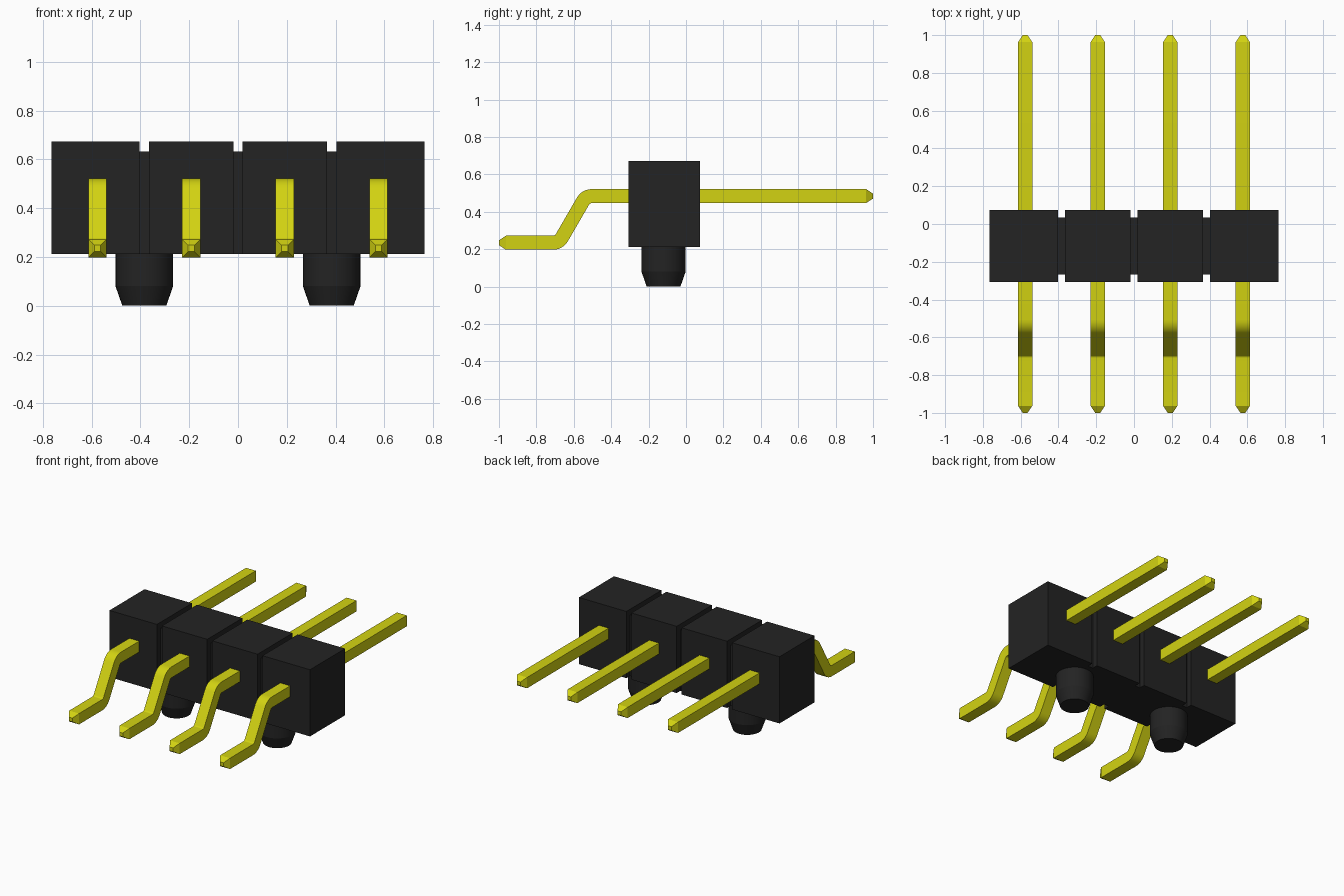
import bpy, bmesh, math
from mathutils import Vector

cube = bpy.data.objects.get("Cube")
if cube:
    bpy.data.objects.remove(cube, do_unlink=True)


def make_material(name, color, roughness):
    m = bpy.data.materials.new(name)
    m.use_nodes = True
    m.diffuse_color = color
    bsdf = m.node_tree.nodes["Principled BSDF"]
    bsdf.inputs["Base Color"].default_value = color
    bsdf.inputs["Roughness"].default_value = roughness
    return m


BLACK = make_material("black plastic", (0.017, 0.017, 0.017, 1), 0.6)
YELLOW = make_material("yellow metal", (0.65, 0.65, 0.006, 1), 0.4)


def finish(name, bm, mat, smooth=None):
    bmesh.ops.recalc_face_normals(bm, faces=bm.faces[:])
    me = bpy.data.meshes.new(name)
    bm.to_mesh(me)
    bm.free()
    me.materials.append(mat)
    ob = bpy.data.objects.new(name, me)
    bpy.context.collection.objects.link(ob)
    if smooth:
        bpy.ops.object.select_all(action='DESELECT')
        ob.select_set(True)
        bpy.context.view_layer.objects.active = ob
        bpy.ops.object.shade_smooth_by_angle(angle=math.radians(smooth))
    return ob


def loft(bm, rings):
    """Skin a list of equal-length point rings and cap both ends."""
    rows = [[bm.verts.new(p) for p in ring] for ring in rings]
    n = len(rows[0])
    for a, b in zip(rows, rows[1:]):
        for i in range(n):
            j = (i + 1) % n
            bm.faces.new((a[i], a[j], b[j], b[i]))
    bm.faces.new(rows[0])
    bm.faces.new(rows[-1])


def box(name, lo, hi):
    bm = bmesh.new()
    rings = [[(x, lo[1], lo[2]), (x, hi[1], lo[2]), (x, hi[1], hi[2]), (x, lo[1], hi[2])]
             for x in (lo[0], hi[0])]
    loft(bm, rings)
    return finish(name, bm, BLACK)


# Housing: four blocks joined by narrower bridges, flush underneath
PITCH, HALF, GAP = 0.384, 0.765, 0.019
Y0, Y1, Z0, Z1, STEP = -0.308, 0.074, 0.213, 0.673, 0.04
cuts = [-PITCH, 0, PITCH]
starts = [-HALF] + [c + GAP for c in cuts]
ends = [c - GAP for c in cuts] + [HALF]
for i, (a, b) in enumerate(zip(starts, ends)):
    box(f"housing_block_{i + 1}", (a, Y0, Z0), (b, Y1, Z1))
for i, c in enumerate(cuts):
    box(f"housing_bridge_{i + 1}", (c - GAP, Y0 + STEP, Z0), (c + GAP, Y1 - STEP, Z1 - STEP))

# Locating pegs with tapered ends
for side, x in (("right", -PITCH), ("left", PITCH)):
    bm = bmesh.new()
    rings = []
    for r, z in ((0.09, 0), (0.118, 0.08), (0.118, Z0 + 0.02)):
        rings.append([(x + r * math.cos(t * math.tau / 32), -0.12 + r * math.sin(t * math.tau / 32), z)
                      for t in range(32)])
    loft(bm, rings)
    finish(f"locating_peg_{side}", bm, BLACK, 15)

# Pin path as (y, z, slope angle, half thickness)
LOW, HIGH, R, W, TIP = 0.235, 0.484, 0.053, 0.0375, 0.013
path = [(-1, LOW, 0, TIP), (-0.963, LOW, 0, W)]
BEND, STEPS = math.radians(60), 6
for k in range(STEPS + 1):
    a = BEND * k / STEPS
    path.append((-0.71 + R * math.sin(a), LOW + R - R * math.cos(a), a, W))
for k in range(STEPS, -1, -1):
    a = BEND * k / STEPS
    path.append((-0.5045 - R * math.sin(a), HIGH - R + R * math.cos(a), a, W))
path += [(0.963, HIGH, 0, W), (1, HIGH, 0, TIP)]

# Four bent square pins with pointed ends
for i in range(4):
    x = (i - 1.5) * PITCH
    bm = bmesh.new()
    rings = []
    for y, z, a, h in path:
        up = Vector((0, -math.sin(a), math.cos(a))) * h
        side = Vector((h, 0, 0))
        c = Vector((x, y, z))
        rings.append([c - side - up, c + side - up, c + side + up, c - side + up])
    loft(bm, rings)
    finish(f"pin_{i + 1}", bm, YELLOW, 25)
